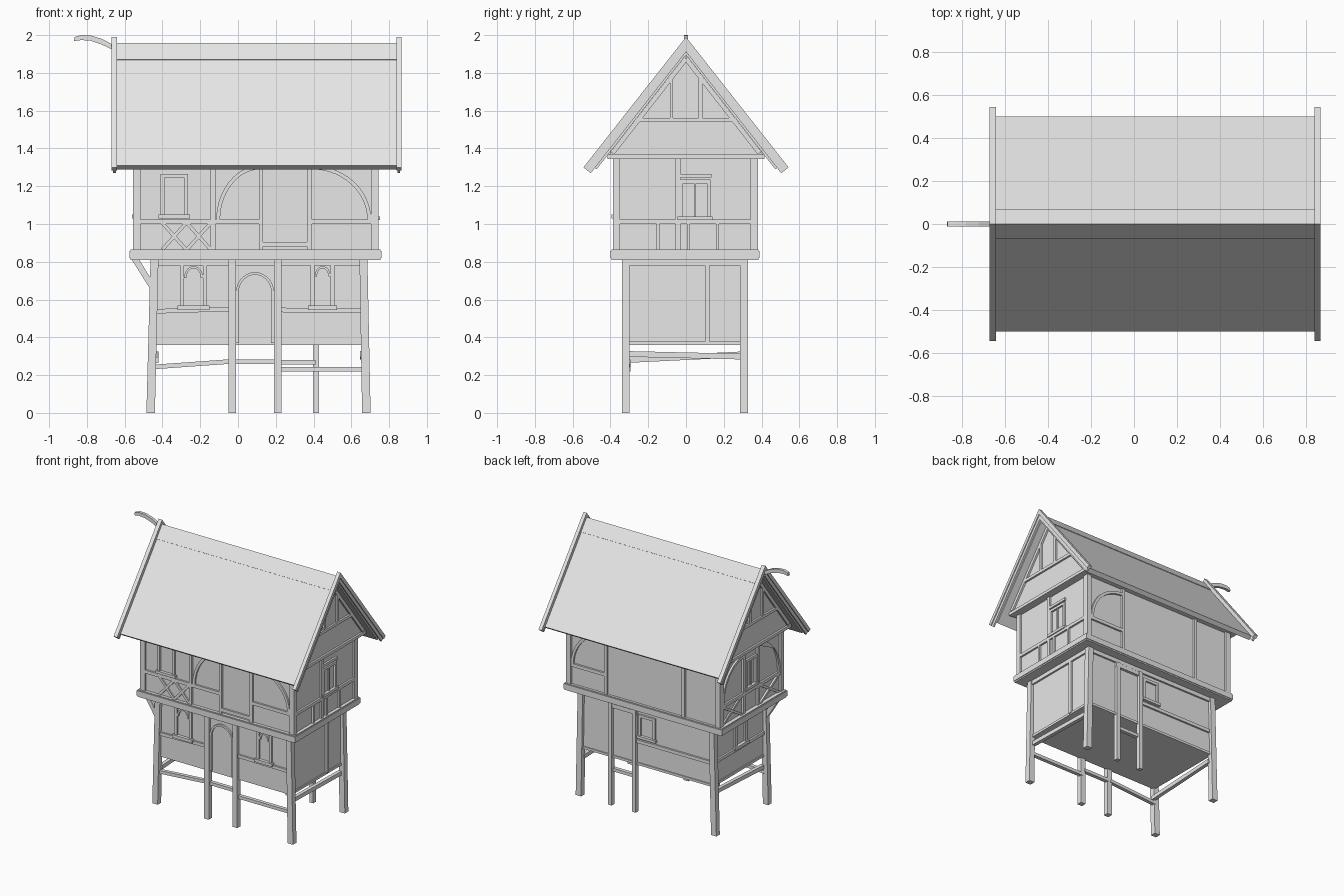
import bpy, bmesh, math
from mathutils import Vector

cube = bpy.data.objects.get("Cube")
if cube:
    bpy.data.objects.remove(cube, do_unlink=True)

grey = bpy.data.materials.new("plain_grey")
grey.use_nodes = True
grey.diffuse_color = (0.8, 0.8, 0.8, 1)
grey.node_tree.nodes["Principled BSDF"].inputs["Base Color"].default_value = (0.8, 0.8, 0.8, 1)

# Wall planes: (u, z, outward depth) to a world position
LOW = {"front": 0.315, "back": 0.305, "right": 0.665, "left": 0.44}
UP = {"front": 0.372, "back": 0.367, "right": 0.73, "left": 0.54}
GABLE = {"right": 0.775, "left": 0.585}


def place(side, plane, u, z, d):
    return {"front": (u, -plane - d, z), "back": (u, plane + d, z),
            "right": (plane + d, u, z), "left": (-plane - d, u, z)}[side]


def make(name, bm):
    bmesh.ops.recalc_face_normals(bm, faces=bm.faces)
    mesh = bpy.data.meshes.new(name)
    bm.to_mesh(mesh)
    bm.free()
    mesh.materials.append(grey)
    obj = bpy.data.objects.new(name, mesh)
    bpy.context.collection.objects.link(obj)
    return obj


def prism(name, near, far):
    """Solid between two matching outlines."""
    bm = bmesh.new()
    a = [bm.verts.new(p) for p in near]
    b = [bm.verts.new(p) for p in far]
    bm.faces.new(a)
    bm.faces.new(b)
    for i in range(len(a)):
        j = (i + 1) % len(a)
        bm.faces.new((a[i], a[j], b[j], b[i]))
    return make(name, bm)


def shape(name, side, plane, pts, d0=-0.02, d1=0.014):
    return prism(name, [place(side, plane, u, z, d0) for u, z in pts],
                 [place(side, plane, u, z, d1) for u, z in pts])


def rect(name, side, plane, u0, u1, z0, z1, **kw):
    return shape(name, side, plane, [(u0, z0), (u1, z0), (u1, z1), (u0, z1)], **kw)


def beam(name, side, plane, a, b, w=0.024, **kw):
    a, b = Vector(a), Vector(b)
    n = (b - a).normalized().orthogonal() * w / 2
    return shape(name, side, plane, [a + n, b + n, b - n, a - n], **kw)


def box(name, x0, x1, y0, y1, z0, z1):
    return prism(name, [(x0, y0, z0), (x1, y0, z0), (x1, y1, z0), (x0, y1, z0)],
                 [(x0, y0, z1), (x1, y0, z1), (x1, y1, z1), (x0, y1, z1)])


def arc(name, side, plane, c, rx, rz, t0, t1, w=0.02, **kw):
    """Curved timber following part of an ellipse."""
    n = 14
    ang = [math.radians(t0 + (t1 - t0) * i / n) for i in range(n + 1)]
    ring = [(c[0] + rx * math.cos(t), c[1] + rz * math.sin(t)) for t in ang]
    ring += [(c[0] + (rx - w) * math.cos(t), c[1] + (rz - w) * math.sin(t)) for t in reversed(ang)]
    return shape(name, side, plane, ring, **kw)


def window(name, side, plane, u0, u1, z0, z1, mullion=True, f=0.02):
    rect(name + "_sill", side, plane, u0 - 0.01, u1 + 0.01, z0, z0 + f, d1=0.022)
    rect(name + "_head", side, plane, u0, u1, z1 - f, z1)
    for u in (u0, u1 - f):
        rect(name + "_jamb", side, plane, u, u + f, z0 + f, z1 - f)
    if mullion:
        m = (u0 + u1) / 2
        rect(name + "_mullion", side, plane, m - 0.006, m + 0.006, z0 + f, z1 - f, d1=0.01)


def arched_window(name, side, plane, c, z0, z1, r):
    for s in (-1, 1):
        rect(name + "_jamb", side, plane, c + s * r, c + s * (r + 0.022), z0, z1)
    rect(name + "_sill", side, plane, c - r - 0.035, c + r + 0.035, z0 - 0.015, z0 + 0.008, d1=0.024)
    arc(name + "_arch", side, plane, (c, z1 - r - 0.015), r, r + 0.012, 0, 180, 0.012)


def cross(name, side, plane, u0, u1, z0, z1):
    beam(name, side, plane, (u0, z0), (u1, z1), 0.018)
    beam(name, side, plane, (u0, z1), (u1, z0), 0.018, d1=0.01)


# Main bodies
box("lower_room", -0.44, 0.665, -0.315, 0.305, 0.36, 0.82)
box("upper_room", -0.54, 0.73, -0.372, 0.367, 0.85, 1.37)
box("jetty_band", -0.57, 0.755, -0.395, 0.385, 0.81, 0.865)
box("jetty_lip", -0.575, 0.76, -0.4, 0.39, 0.82, 0.858)

# Leaning corner legs that run up the lower room
for xb, xt in ((-0.485, -0.463), (0.657, 0.643)):
    for y in (-0.34, 0.285):
        foot = [(xb, y), (xb + 0.045, y), (xb + 0.045, y + 0.042), (xb, y + 0.042)]
        top = [(xt, y), (xt + 0.042, y), (xt + 0.042, y + 0.042), (xt, y + 0.042)]
        prism("corner_leg", [(*p, 0) for p in foot], [(*p, 0.82) for p in top])

# Straight posts of the front and back doorways
for x in (-0.05, 0.19):
    box("front_post", x, x + 0.04, -0.338, -0.3, 0, 0.82)
for x in (0.195, 0.398):
    box("back_post", x, x + 0.03, 0.295, 0.328, 0, 0.78)

# Rails between the legs
rail = dict(d0=-0.02, d1=0.008)
front, back = LOW["front"], LOW["back"]
beam("front_rail", "front", front, (-0.45, 0.243), (-0.04, 0.272), **rail)
beam("front_rail", "front", front, (-0.02, 0.27), (0.2, 0.27), **rail)
beam("front_rail", "front", front, (0.22, 0.23), (0.66, 0.23), **rail)
beam("back_rail", "back", back, (0.21, 0.268), (0.41, 0.268), **rail)
beam("right_rail", "right", LOW["right"], (-0.31, 0.312), (0.3, 0.298), 0.03, **rail)
beam("left_rail", "left", LOW["left"], (-0.31, 0.28), (0.3, 0.31), 0.03, **rail)

# Rails round the lower room
for side, p in LOW.items():
    u0, u1 = (-0.43, 0.65) if side in ("front", "back") else (-0.3, 0.29)
    rect(side + "_top_plate", side, p, u0, u1, 0.78, 0.815)
    if side != "front":
        rect(side + "_bottom_sill", side, p, u0, u1, 0.36, 0.378, d1=0.008)

# Lower front: arched door and arched windows
beam("front_sill_rail", "front", front, (-0.43, 0.538), (-0.04, 0.55))
beam("front_sill_rail", "front", front, (0.22, 0.545), (0.65, 0.54))
arc("door_arch", "front", front, (0.09, 0.64), 0.1, 0.105, 0, 180, 0.014)
for u in (-0.01, 0.176):
    rect("door_jamb", "front", front, u, u + 0.014, 0.37, 0.64)
arched_window("left_arch_window", "front", front, -0.235, 0.56, 0.78, 0.05)
arched_window("right_arch_window", "front", front, 0.448, 0.56, 0.78, 0.042)

# Lower back, right and left walls
rect("back_door_lintel", "back", back, 0.19, 0.43, 0.745, 0.775, d1=0.02)
rect("back_rail_upper", "back", back, -0.42, 0.2, 0.53, 0.555)
window("back_low_window", "back", back, 0.04, 0.18, 0.57, 0.75, False)
rect("right_post", "right", LOW["right"], 0.1, 0.125, 0.37, 0.79)
rect("left_sill_rail", "left", LOW["left"], -0.3, 0.29, 0.53, 0.555)
arched_window("side_arch_window", "left", LOW["left"], -0.02, 0.56, 0.78, 0.05)

# Corner brace below the jetty
prism("jetty_brace", [(-0.565, -0.335, 0.815), (-0.525, -0.335, 0.815), (-0.455, -0.335, 0.7), (-0.455, -0.335, 0.64)],
      [(-0.565, -0.305, 0.815), (-0.525, -0.305, 0.815), (-0.455, -0.305, 0.7), (-0.455, -0.305, 0.64)])

# Upper corner posts
for x0, x1 in ((-0.555, -0.515), (0.705, 0.745)):
    for y0, y1 in ((-0.387, -0.35), (0.342, 0.382)):
        box("upper_corner_post", x0, x1, y0, y1, 0.86, 1.36)

# Upper front: window, crossed braces, central panel and curved braces
p = UP["front"]
for u0, u1 in ((-0.145, -0.12), (0.11, 0.132), (0.365, 0.392)):
    rect("front_upper_post", "front", p, u0, u1, 0.86, 1.36)
for u0, u1 in ((-0.52, -0.14), (-0.12, 0.11), (0.39, 0.705)):
    rect("front_mid_rail", "front", p, u0, u1, 1.0, 1.025)
rect("centre_sill", "front", p, 0.13, 0.367, 0.88, 0.905)
window("front_upper_window", "front", p, -0.41, -0.265, 1.03, 1.265, False)
for u in (-0.4, -0.27):
    cross("front_cross", "front", p, u, u + 0.125, 0.865, 1.005)
arc("curved_brace", "front", p, (0.12, 1.02), 0.235, 0.29, 90, 180)
arc("curved_brace", "front", p, (0.39, 1.02), 0.315, 0.29, 0, 90)

# Upper back
p = UP["back"]
for u in (0.4, -0.255):
    rect("back_upper_post", "back", p, u, u + 0.026, 0.86, 1.36)
rect("back_mid_rail", "back", p, 0.42, 0.705, 1.0, 1.025)
arc("curved_brace", "back", p, (0.42, 1.02), 0.285, 0.29, 0, 90)

# Upper right
p = UP["right"]
rect("right_upper_post", "right", p, -0.055, -0.03, 0.86, 1.36)
rect("right_mid_rail", "right", p, -0.36, 0.35, 1.0, 1.024)
rect("right_head_rail", "right", p, -0.03, 0.135, 1.245, 1.265)
window("right_window", "right", p, -0.035, 0.13, 1.02, 1.235)
for u in (-0.155, 0.005, 0.16):
    rect("right_stud", "right", p, u, u + 0.016, 0.86, 1.005)

# Upper left
p = UP["left"]
rect("left_mid_rail", "left", p, -0.36, 0.35, 1.0, 1.025)
for s in (-1, 1):
    rect("left_upper_post", "left", p, s * 0.075, s * 0.1, 0.86, 1.36)
    arc("curved_brace", "left", p, (s * 0.1, 1.02), s * 0.25, 0.29, 0, 90, s * 0.02)
    cross("left_cross", "left", p, s * 0.11, s * 0.34, 0.865, 1.005)
window("left_window", "left", p, -0.07, 0.07, 1.03, 1.26)


def chevron(name, x0, x1, apex, end, t):
    """Pair of sloping boards meeting at the ridge."""
    y, z = end
    slope = Vector((y, z - apex))
    n = Vector((z - apex, -y)).normalized() * t
    drop = t * slope.length / y
    pts = [(0, apex), (y, z), (y + n.x, z + n.y), (0, apex - drop),
           (-y - n.x, z + n.y), (-y, z)]
    return prism(name, [(x0, *q) for q in pts], [(x1, *q) for q in pts])


# Roof, ridge cap and barge boards
chevron("roof", -0.65, 0.845, 1.95, (0.5, 1.31), 0.034)
chevron("ridge_cap", -0.64, 0.84, 1.957, (0.068, 1.87), 0.012)
for x0, x1 in ((-0.67, -0.64), (0.838, 0.865)):
    chevron("barge_board", x0, x1, 1.99, (0.543, 1.3), 0.026)
    m = 0.007
    chevron("barge_batten", x0 + m, x1 - m, 1.95, (0.523, 1.284), 0.024)

# Gable ends
outline = [(-0.41, 1.345), (0.41, 1.345), (0.41, 1.365), (0, 1.89), (-0.41, 1.365)]
prism("gable_body", [(-0.585, *q) for q in outline], [(0.775, *q) for q in outline])
for side, p in GABLE.items():
    rect(side + "_gable_plate", side, p, -0.415, 0.415, 1.345, 1.368)
    rect(side + "_gable_collar", side, p, -0.265, 0.265, 1.54, 1.562)
    rect(side + "_gable_post", side, p, -0.085, -0.068, 1.55, 1.8)
    rect(side + "_gable_post", side, p, 0.066, 0.088, 1.55, 1.79)
    for s in (-1, 1):
        beam(side + "_gable_rafter", side, p, (s * 0.39, 1.375), (0, 1.875), 0.024)

# Curved ridge horn
top = [(-0.865, 1.99), (-0.83, 2.0), (-0.78, 1.998), (-0.72, 1.98), (-0.66, 1.948)]
low = [(-0.65, 1.915), (-0.725, 1.952), (-0.78, 1.97), (-0.83, 1.974), (-0.868, 1.968)]
horn = top + low
prism("ridge_horn", [(x, -0.011, z) for x, z in horn], [(x, 0.011, z) for x, z in horn])
